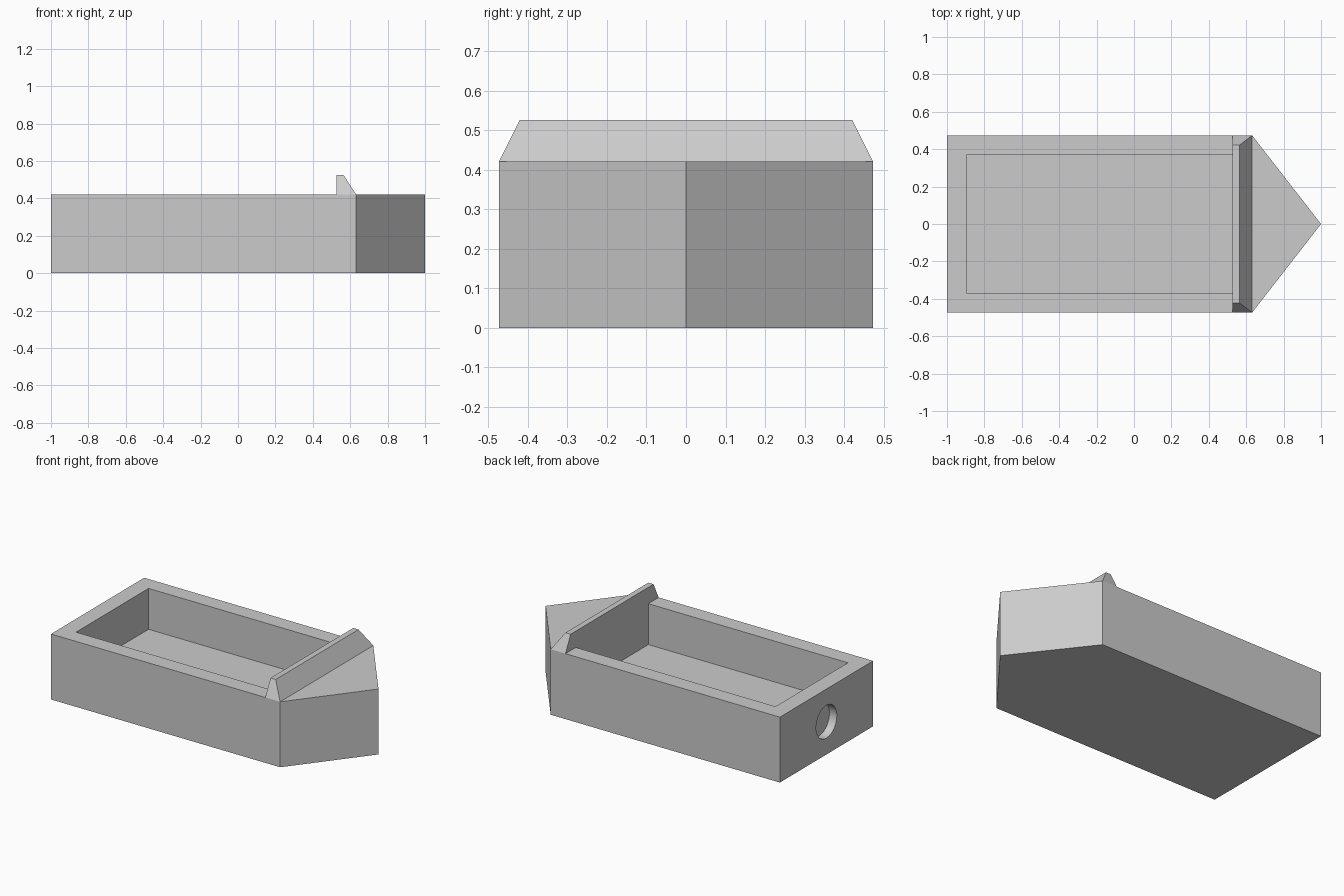
import bpy
import bmesh
from math import radians
from mathutils import Matrix, Vector

if "Cube" in bpy.data.objects:
    bpy.data.objects.remove(bpy.data.objects["Cube"], do_unlink=True)

U = 2 / 38  # design module: the hull is 38 modules long

grey = bpy.data.materials.new("plain grey")
grey.use_nodes = True
grey.diffuse_color = (0.6, 0.6, 0.6, 1)
grey.node_tree.nodes["Principled BSDF"].inputs["Base Color"].default_value = (0.6, 0.6, 0.6, 1)


def add_object(name, bm):
    bmesh.ops.recalc_face_normals(bm, faces=bm.faces)
    mesh = bpy.data.meshes.new(name)
    bm.to_mesh(mesh)
    bm.free()
    mesh.materials.append(grey)
    obj = bpy.data.objects.new(name, mesh)
    bpy.context.collection.objects.link(obj)
    return obj


def prism(name, outline, bottom, top):
    """Extrude a plan outline (in modules) between two heights."""
    bm = bmesh.new()
    face = bm.faces.new([bm.verts.new((x * U, y * U, bottom * U)) for x, y in outline])
    result = bmesh.ops.extrude_face_region(bm, geom=[face])
    verts = [g for g in result["geom"] if isinstance(g, bmesh.types.BMVert)]
    bmesh.ops.translate(bm, verts=verts, vec=Vector((0, 0, (top - bottom) * U)))
    return add_object(name, bm)


def cut(target, cutter):
    """Subtract the cutter, keep the result and remove the cutter."""
    cutter.hide_render = True
    mod = target.modifiers.new("cut", "BOOLEAN")
    mod.operation = "DIFFERENCE"
    mod.solver = "EXACT"
    mod.object = cutter
    graph = bpy.context.evaluated_depsgraph_get()
    mesh = bpy.data.meshes.new_from_object(target.evaluated_get(graph))
    target.modifiers.clear()
    target.data = mesh
    bpy.data.objects.remove(cutter, do_unlink=True)


# Hull with pointed bow
hull = prism("hull", [(-19, -9), (12, -9), (19, 0), (12, 9), (-19, 9)], 0, 8)

# Open cargo well
cut(hull, prism("well_cutter", [(-17, -7), (10, -7), (10, 7), (-17, 7)], 3, 10))

# Blind round socket in the stern
bm = bmesh.new()
bmesh.ops.create_cone(bm, cap_ends=True, segments=48, radius1=2 * U, radius2=2 * U, depth=2 * U,
                      matrix=Matrix.Translation((-19 * U, 0, 4 * U)) @ Matrix.Rotation(radians(90), 4, "Y"))
cut(hull, add_object("socket_cutter", bm))

# Tapered breakwater across the deck
bm = bmesh.new()
sections = []
for side in (-1, 1):
    profile = [(10, 9, 8), (12, 9, 8), (10.7, 8, 10), (10, 8, 10)]
    sections.append([bm.verts.new((x * U, side * y * U, z * U)) for x, y, z in profile])
right, left = sections
bm.faces.new(right)
bm.faces.new(left)
for i in range(4):
    j = (i + 1) % 4
    bm.faces.new((right[i], right[j], left[j], left[i]))
breakwater = add_object("breakwater", bm)

# Smooth only the socket wall
bpy.ops.object.select_all(action="DESELECT")
hull.select_set(True)
bpy.context.view_layer.objects.active = hull
bpy.ops.object.shade_smooth_by_angle(angle=radians(20))
